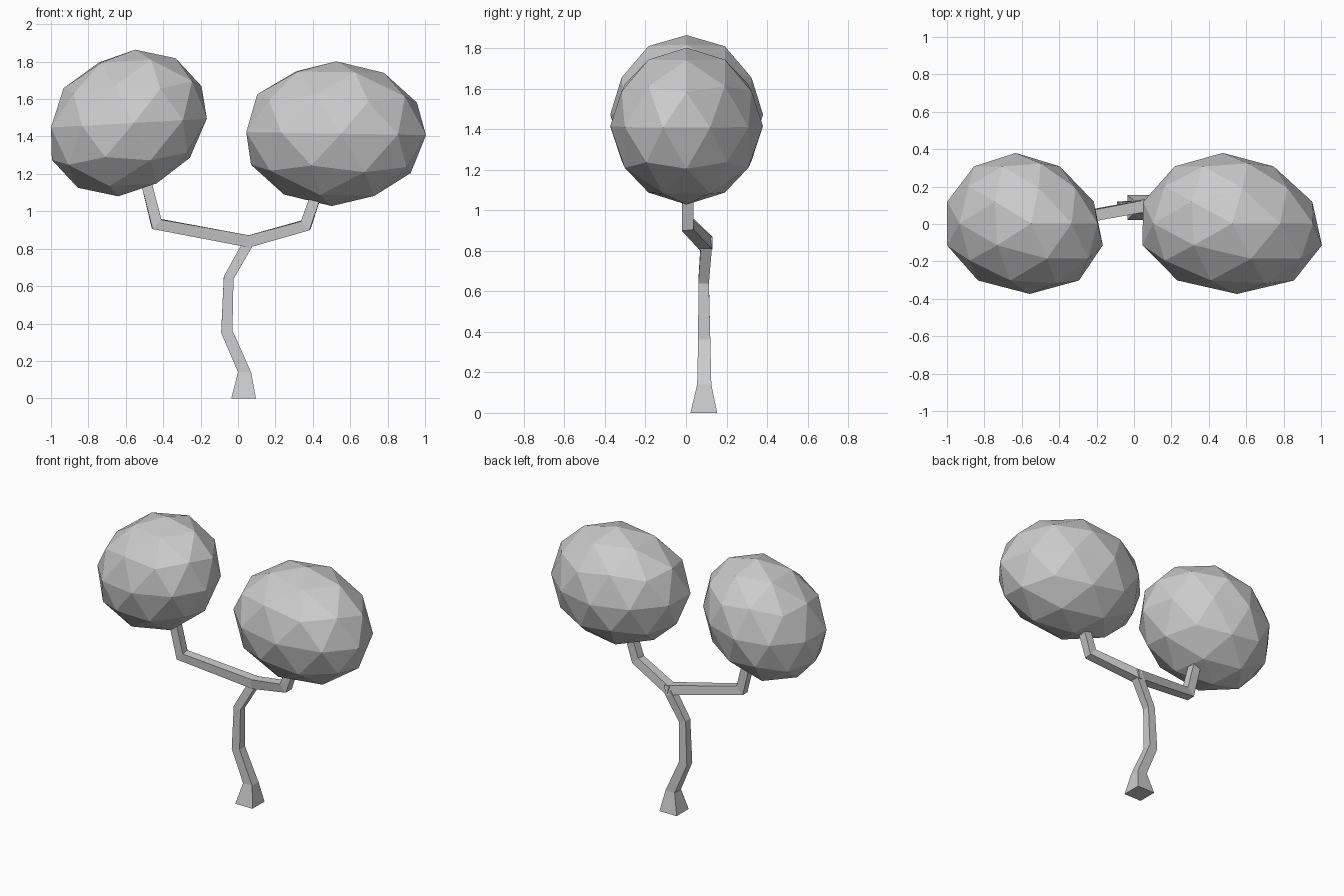
import bpy, bmesh
from mathutils import Vector

if "Cube" in bpy.data.objects:
    bpy.data.objects.remove(bpy.data.objects["Cube"])


def make_object(name, bm):
    bmesh.ops.recalc_face_normals(bm, faces=bm.faces)
    mesh = bpy.data.meshes.new(name)
    bm.to_mesh(mesh)
    bm.free()
    obj = bpy.data.objects.new(name, mesh)
    bpy.context.collection.objects.link(obj)
    return obj


def square_tube(name, rings, flat=0):
    """Mitred square limb through (x, y, z, half_width); first `flat` rings stay level."""
    bm = bmesh.new()
    pts = [Vector(r[:3]) for r in rings]
    last = len(pts) - 1
    loops = []
    for i, p in enumerate(pts):
        h = rings[i][3]
        before = (p - pts[max(i - 1, 0)]).normalized()
        after = (pts[min(i + 1, last)] - p).normalized()
        t = (before + after).normalized()
        miter = 1.0
        if i < flat:
            t = Vector((0, 0, 1))
        elif 0 < i < last:
            miter = 1 / max(t.dot(after), 0.6)
        u = Vector((0, 1, 0)).cross(t).normalized()
        v = t.cross(u)
        loops.append([bm.verts.new(p + u * a * h * miter + v * b * h)
                      for a, b in ((-1, -1), (1, -1), (1, 1), (-1, 1))])
    for a, b in zip(loops, loops[1:]):
        for k in range(4):
            n = (k + 1) % 4
            bm.faces.new((a[k], a[n], b[n], b[k]))
    bm.faces.new(loops[0])
    bm.faces.new(loops[-1])
    return make_object(name, bm)


def foliage(name, centre, x_axis, z_axis):
    """Faceted ball, leaning and slightly wider towards the front."""
    bm = bmesh.new()
    bmesh.ops.create_icosphere(bm, subdivisions=2, radius=1)
    for vert in bm.verts:
        x, y, z = vert.co
        x *= 1 - 0.1 * y
        vert.co = (centre[0] + x_axis[0] * x + z_axis[0] * z - 0.038 * y,
                   0.003 + 0.377 * y,
                   centre[1] + x_axis[1] * x + z_axis[1] * z)
    return make_object(name, bm)


# Crooked trunk with flared foot
square_tube("trunk", [(0.03, 0.088, 0, 0.066), (0.035, 0.09, 0.14, 0.035),
                      (-0.06, 0.09, 0.357, 0.03), (-0.05, 0.087, 0.645, 0.026),
                      (0.055, 0.1, 0.83, 0.028)], flat=2)

# Forked branches
square_tube("left_branch", [(0.075, 0.1, 0.836, 0.032), (-0.435, 0.008, 0.932, 0.029),
                            (-0.502, 0.008, 1.2, 0.028)])
square_tube("right_branch", [(0.04, 0.1, 0.834, 0.032), (0.362, 0.008, 0.925, 0.029),
                             (0.425, 0.008, 1.11, 0.028)])

# Leaf crowns
foliage("left_foliage", (-0.595, 1.472), (0.425, 0.024), (0.045, 0.392))
foliage("right_foliage", (0.513, 1.415), (0.49, -0.008), (0.012, 0.387))
